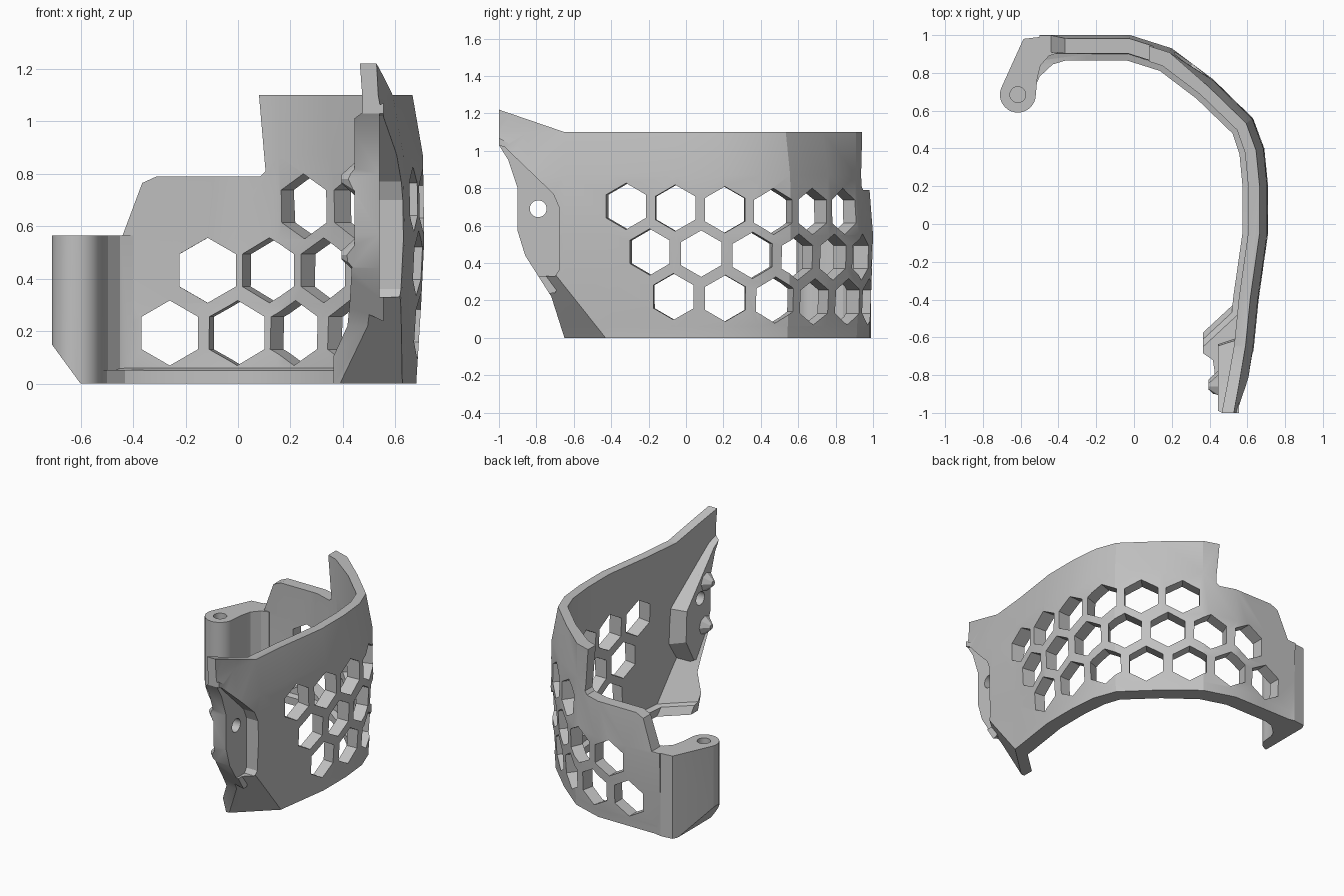
import bpy, bmesh, math
from mathutils import Vector, Matrix

cube = bpy.data.objects.get("Cube")
if cube:
    bpy.data.objects.remove(cube)

gray = bpy.data.materials.new("plain gray")
gray.use_nodes = True
gray.diffuse_color = (0.53, 0.53, 0.53, 1)
gray.node_tree.nodes["Principled BSDF"].inputs["Base Color"].default_value = gray.diffuse_color


def loft(name, rings):
    """Skin a closed solid through rings of equal length."""
    bm = bmesh.new()
    rows = [[bm.verts.new(p) for p in ring] for ring in rings]
    n = len(rows[0])
    for a, b in zip(rows, rows[1:]):
        for i in range(n):
            j = (i + 1) % n
            bm.faces.new((a[i], a[j], b[j], b[i]))
    bm.faces.new(rows[0])
    bm.faces.new(rows[-1])
    bmesh.ops.recalc_face_normals(bm, faces=bm.faces)
    mesh = bpy.data.meshes.new(name)
    bm.to_mesh(mesh)
    bm.free()
    obj = bpy.data.objects.new(name, mesh)
    bpy.context.collection.objects.link(obj)
    mesh.materials.append(gray)
    return obj


def prism(name, profile, axis, lo, hi, hi_scale=1.0):
    """Extrude a 2D profile along an axis, optionally scaling the far end."""
    mid = sum((Vector(p) for p in profile), Vector((0, 0))) / len(profile)

    def place(p, t):
        q = list(p)
        q.insert("xyz".index(axis), t)
        return q
    far = [mid + (Vector(p) - mid) * hi_scale for p in profile]
    return loft(name, [[place(p, lo) for p in profile], [place(p, hi) for p in far]])


def circle(u, v, r, n, start=0.0):
    return [(u + r * math.cos(start + math.tau * i / n),
             v + r * math.sin(start + math.tau * i / n)) for i in range(n)]


def combine(target, tool, operation):
    tool.hide_render = True
    mod = target.modifiers.new("bool", 'BOOLEAN')
    mod.object, mod.operation, mod.solver = tool, operation, 'EXACT'
    bpy.context.view_layer.objects.active = target
    bpy.ops.object.modifier_apply(modifier=mod.name)
    bpy.data.objects.remove(tool)


# Curved wall: plan path of the outer face, from the hinge round to the front
path = [Vector(p) for p in (
    (-.5, 1), (-.25, 1), (-.02, 1), (.2, .93), (.42, .765), (.63, .56), (.69, .4), (.71, .2),
    (.71, -.05), (.66, -.4), (.635, -.65), (.605, -.85), (.575, -1.03))]
# height, outer inset on the sides and on the back, inner inset (first rows form the bottom lip)
levels = [(0, .03, .02, .135), (.05, .028, .018, .135), (.06, .027, .017, .1), (.3, .012, .008, .09),
          (.55, 0, 0, .09), (.87, .005, .025, .1), (1.1, .045, .025, .105), (1.3, .055, .03, .12)]


def inward(i):
    a, b = path[max(i - 1, 0)], path[min(i + 1, len(path) - 1)]
    t = (b - a).normalized()
    return Vector((t.y, -t.x))


rings = []
for i, p in enumerate(path):
    outer = [(*(p + inward(i) * (back if p.y > .9 else side)), z) for z, side, back, _ in levels]
    inner = [(*(p + inward(i) * n), z) for z, _, _, n in levels]
    rings.append(outer + inner[::-1])
body = loft("bracket_body", rings)

# Crease the lower front corner and fold it inward
crease, fold = Vector((0, -.43, 0)), Vector((0, -.34, -.27)).normalized()
bm = bmesh.new()
bm.from_mesh(body.data)
bmesh.ops.bisect_plane(bm, geom=bm.verts[:] + bm.edges[:] + bm.faces[:], plane_co=crease, plane_no=fold)
for v in bm.verts:
    v.co.x -= 1.25 * max(0, (v.co - crease).dot(fold))
bmesh.ops.triangulate(bm, faces=[f for f in bm.faces if len(f.verts) > 3])
bm.to_mesh(body.data)
bm.free()

# Thick pad behind the pin hole, with two pointed detents on its front edge
pad = [(-1.15, 1.16), (-.95, 1.04), (-.61, .66), (-.6, .42), (-.7, .24), (-1.15, .2)]
combine(body, prism("pin_pad", pad, "x", .555, .445, .86), 'UNION')
for y, z in ((-.86, .78), (-.84, .49)):
    combine(body, prism("detent", circle(y, z, .085, 8), "x", .47, .395, .2), 'UNION')

# Trim the front edge and the top rim
side_cut = [(-1.3, -.1), (-.65, -.1), (-.65, 0), (-.72, .22), (-.86, .44), (-.9, .57), (-.9, .8),
            (-.95, .95), (-1, 1.03), (-1, 1.22), (-.65, 1.1), (1.3, 1.1), (1.3, 1.5), (-1.3, 1.5)]
combine(body, prism("side_trim", side_cut, "x", -1, 1), 'DIFFERENCE')
back_cut = [(-.9, .565), (-.44, .565), (-.365, .765), (-.31, .79), (.085, .79), (.105, .81),
            (.08, 1.1), (.08, 1.4), (-.9, 1.4)]
combine(body, prism("back_trim", back_cut, "y", .4, 1.3), 'DIFFERENCE')
toe_cut = [(.1, -.9), (.365, -.9), (.365, -.4), (.1, -.4)]
combine(body, prism("toe_trim", toe_cut, "z", -.1, .35), 'DIFFERENCE')

# Stepped recess and pin hole at the front
recess = [(-1.1, 1.06), (-.97, 1.02), (-.71, .77), (-.68, .7), (-.68, .36), (-.7, .33), (-1.1, .33)]
combine(body, prism("recess", recess, "x", .54, .9), 'DIFFERENCE')
combine(body, prism("pin_hole", circle(-.79, .69, .045, 24), "x", .3, .9), 'DIFFERENCE')


# Honeycomb openings, spaced along the wall and facing its local direction
def along(s):
    for a, b in zip(path, path[1:]):
        d = (b - a).length
        if s <= d:
            return a.lerp(b, s / d)
        s -= d
    return path[-1]


for z, start, pitch, count in ((.193, .24, .28, 7), (.432, .385, .277, 7), (.676, .845, .266, 6)):
    for k in range(count):
        s = start + pitch * k
        t = (along(s + .1) - along(s - .1)).normalized()
        c = along(s)
        rise = .009 * max(0, k - count + 4)
        hexagon = prism("hex_hole", circle(0, 0, .124, 6, math.pi / 2), "y", -.22, .1)
        turn = Matrix.Rotation(math.atan2(t.y, t.x), 4, 'Z')
        hexagon.data.transform(Matrix.Translation((c.x, c.y, z + rise)) @ turn)
        combine(body, hexagon, 'DIFFERENCE')

# Hinge post with its arm, chamfered foot and blind bore
arc = [(-.615 + .095 * math.cos(a), .685 + .095 * math.sin(a))
       for a in (math.radians(160 + 11 * i) for i in range(19))]
plan = arc + [(-.512, .77), (-.495, .84), (-.45, .89), (-.4, .907), (-.4, .965), (-.5, .99), (-.585, .98)]
hinge = prism("hinge_post", plan, "z", 0, .565)
combine(hinge, prism("foot_chamfer", [(-.8, -.1), (-.527, -.1), (-.71, .15), (-.8, .273)], "y", .4, 1.2), 'DIFFERENCE')
combine(hinge, prism("bore", circle(-.615, .685, .042, 24), "z", .1, .8), 'DIFFERENCE')
combine(body, hinge, 'UNION')

# Lip carried round the inside corner of the hinge arm
corner = [(-.525, .72), (-.5, .78), (-.43, .845), (-.36, .866), (-.36, .94), (-.55, .94)]
combine(body, prism("corner_lip", corner, "z", .001, .051), 'UNION')

body.select_set(True)
bpy.context.view_layer.objects.active = body
bpy.ops.object.shade_smooth_by_angle(angle=math.radians(20))
